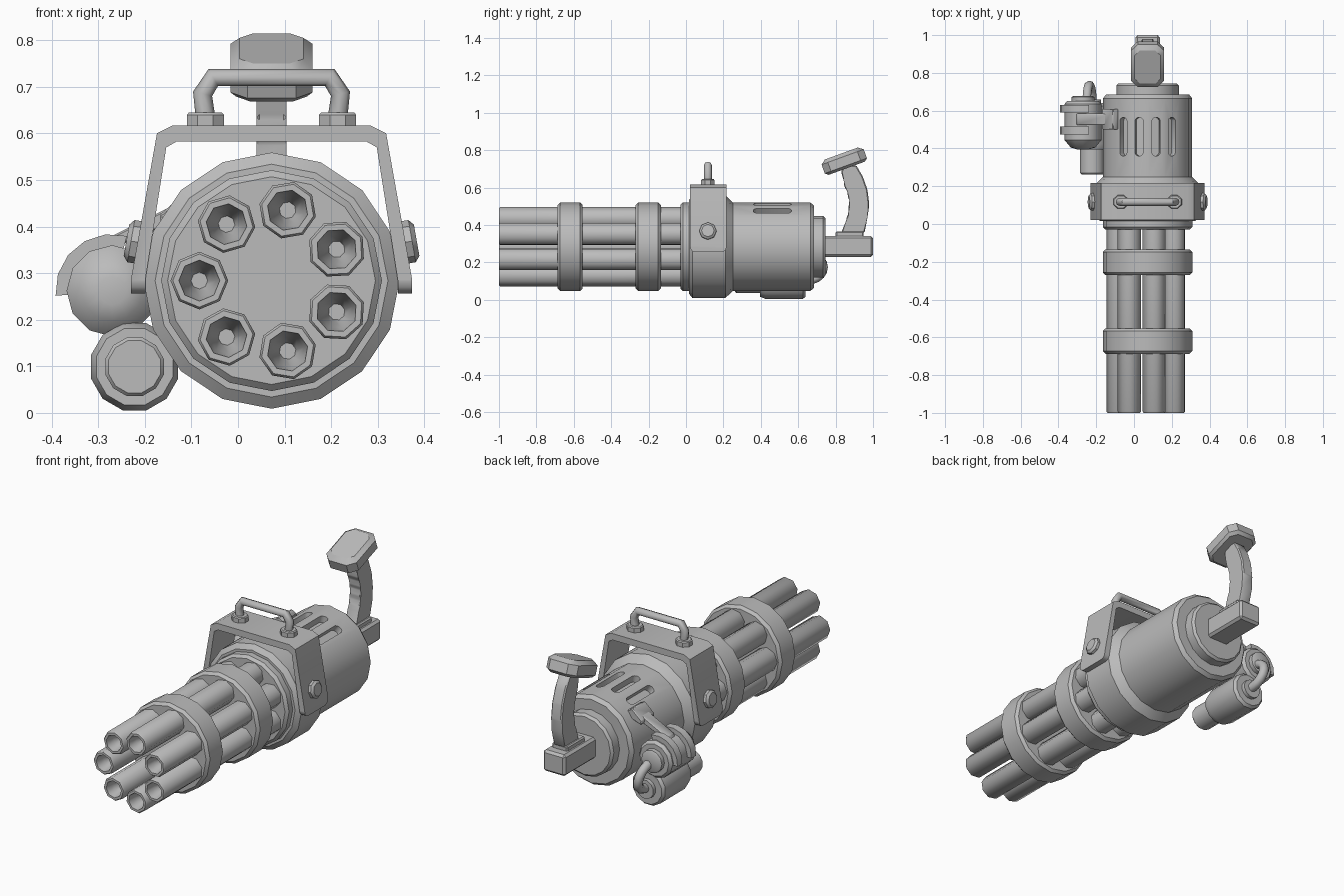
import bpy, bmesh, math
from mathutils import Matrix, Vector

if "Cube" in bpy.data.objects:
    bpy.data.objects.remove(bpy.data.objects["Cube"])

GREY = bpy.data.materials.new("gun grey")
GREY.use_nodes = True
GREY.diffuse_color = (0.5, 0.5, 0.5, 1)
GREY.node_tree.nodes["Principled BSDF"].inputs["Base Color"].default_value = (0.5, 0.5, 0.5, 1)

CX, CZ = 0.072, 0.284  # axis of the gun


def finish(name, bm, angle=35):
    bmesh.ops.recalc_face_normals(bm, faces=bm.faces)
    me = bpy.data.meshes.new(name)
    bm.to_mesh(me)
    bm.free()
    return add(name, me, angle)


def add(name, me, angle):
    me.materials.clear()
    me.materials.append(GREY)
    for p in me.polygons:
        p.use_smooth = True
    me.set_sharp_from_angle(angle=math.radians(angle))
    ob = bpy.data.objects.new(name, me)
    bpy.context.collection.objects.link(ob)
    return ob


def loft(bm, rings):
    """Skin a list of equal point rings and cap both ends."""
    rows = [[bm.verts.new(p) for p in ring] for ring in rings]
    n = len(rows[0])
    for a, b in zip(rows, rows[1:]):
        for i in range(n):
            j = (i + 1) % n
            bm.faces.new((a[i], a[j], b[j], b[i]))
    bm.faces.new(rows[0])
    bm.faces.new(rows[-1])


def lathe(name, profile, x=CX, z=CZ, sides=16, phase=0.0, angle=35):
    """Turn (radius, y) points around an axis along y."""
    bm = bmesh.new()
    turns = [phase + math.tau * i / sides for i in range(sides)]
    loft(bm, [[(x + r * math.cos(a), y, z + r * math.sin(a)) for a in turns] for r, y in profile])
    return finish(name, bm, angle)


def prism(name, pts, lo, hi, axis="y", bevel=0.0, angle=35):
    """Extrude an outline along x (points y, z) or y (points x, z)."""
    place = (lambda p, d: (d, p[0], p[1])) if axis == "x" else (lambda p, d: (p[0], d, p[1]))
    bm = bmesh.new()
    loft(bm, [[place(p, d) for p in pts] for d in (lo, hi)])
    if bevel:
        bmesh.ops.bevel(bm, geom=bm.edges[:], offset=bevel, segments=1, affect="EDGES")
    return finish(name, bm, angle)


def rect(a0, a1, b0, b1):
    return [(a0, b0), (a1, b0), (a1, b1), (a0, b1)]


def tube(name, pts, radius):
    cu = bpy.data.curves.new(name, "CURVE")
    cu.dimensions = "3D"
    cu.bevel_depth, cu.bevel_resolution, cu.use_fill_caps = radius, 2, True
    sp = cu.splines.new("POLY")
    sp.points.add(len(pts) - 1)
    for p, q in zip(sp.points, pts):
        p.co = (*q, 1)
    tmp = bpy.data.objects.new(name, cu)
    bpy.context.collection.objects.link(tmp)
    bpy.context.view_layer.update()
    me = bpy.data.meshes.new_from_object(tmp.evaluated_get(bpy.context.evaluated_depsgraph_get()))
    bpy.data.objects.remove(tmp)
    return add(name, me, 50)


def drum(r, y0, y1, c):
    """Profile of a cylinder with chamfered rims."""
    return [(r - c, y0), (r, y0 + c), (r, y1 - c), (r - c, y1)]


# Seven hollow barrels
for i in range(7):
    a = math.pi + math.tau * i / 7
    lathe(f"barrel_{i + 1}", [(0.018, -0.88), (0.036, -0.95), (0.044, -1), (0.057, -1), (0.062, -0.993), (0.062, 0)],
          CX + 0.155 * math.cos(a), CZ + 0.155 * math.sin(a), 8, a, 50)

# Barrel clamps, housing and rear cap
lathe("front_clamp", drum(0.237, -0.687, -0.553, 0.014))
lathe("rear_clamp", drum(0.237, -0.27, -0.135, 0.014))
lathe("barrel_plate", drum(0.237, -0.03, 0.06, 0.014))
lathe("housing", [(0.25, 0.015), (0.275, 0.035), (0.275, 0.21), (0.236, 0.25), (0.2, 0.25)])
lathe("rear_cap", drum(0.165, 0.66, 0.745, 0.012))

# Motor body with four vent slots
body = lathe("motor_body", [(0.236, 0.23), (0.236, 0.665), (0.22, 0.685)])
bm = bmesh.new()
for k in (-1.5, -0.5, 0.5, 1.5):
    outline = []
    for i in range(12):
        a = math.tau * (i + 0.5) / 12
        outline.append((0.023 * math.cos(a), 0.462 + 0.023 * math.sin(a) + math.copysign(0.08, math.sin(a))))
    turn = Matrix.Translation((CX, 0, CZ)) @ Matrix.Rotation(k * math.tau / 16, 4, "Y")
    loft(bm, [[turn @ Vector((x, y, r)) for x, y in outline] for r in (0.195, 0.3)])
cutter = finish("slot_cutter", bm)
cutter.hide_render = True
mod = body.modifiers.new("slots", "BOOLEAN")
mod.operation, mod.solver, mod.object = "DIFFERENCE", "EXACT", cutter
bpy.context.view_layer.update()
cut = bpy.data.meshes.new_from_object(body.evaluated_get(bpy.context.evaluated_depsgraph_get()))
for ob in (body, cutter):
    bpy.data.objects.remove(ob)
add("motor_body", cut, 35)

# Carrying bracket: mirrored outline, rounded leg ends
half_out = [(0.302, 0.256), (0.302, 0.285), (0.246, 0.6), (0.212, 0.617)]
half_in = [(0.203, 0.583), (0.226, 0.57), (0.271, 0.285), (0.271, 0.256)]
half = half_out + half_in
outline = half_out + [(-x, z) for x, z in half_out[::-1]] + [(-x, z) for x, z in half_in[::-1]] + half_in
bm = bmesh.new()
loft(bm, [[(CX + x, y, z) for x, z in outline] for y in (0.022, 0.217)])
ends = [e for e in bm.edges if all(v.co.z < 0.26 for v in e.verts)
        and abs(e.verts[0].co.y - e.verts[1].co.y) < 0.01]
bmesh.ops.bevel(bm, geom=ends, offset=0.028, segments=3, affect="EDGES", profile=0.5)
finish("bracket", bm)

# Bolts on the bracket legs, leaning with them
for side, label in ((1, "left"), (-1, "right")):
    bm = bmesh.new()
    tilt = Matrix.Translation((CX + side * 0.28, 0.117, 0.365)) @ Matrix.Rotation(side * math.radians(80), 4, "Y")
    loft(bm, [[tilt @ Vector((r * math.cos(i * math.pi / 4), r * math.sin(i * math.pi / 4), d)) for i in range(8)]
              for r, d in ((0.046, -0.02), (0.046, 0.022), (0.034, 0.032))])
    finish(f"{label}_bolt", bm)

# Carrying handle with two feet
for side, label in ((1, "left"), (-1, "right")):
    bm = bmesh.new()
    loft(bm, [[(CX + side * 0.142 + r * math.cos((i + 0.5) * math.pi / 4), 0.117 + 0.9 * r * math.sin((i + 0.5) * math.pi / 4), z)
               for i in range(8)] for r, z in ((0.043, 0.61), (0.043, 0.64), (0.038, 0.645))])
    finish(f"{label}_handle_foot", bm)
arc = [(0.142, 0.635), (0.148, 0.685), (0.125, 0.72)]
tube("carry_handle", [(CX - x, 0.117, z) for x, z in arc] + [(CX + x, 0.117, z) for x, z in arc[::-1]], 0.021)

# Rear bar and pistol grip
prism("rear_bar", rect(CX - 0.065, CX + 0.065, 0.23, 0.342), 0.7, 1.0, bevel=0.012)
prism("grip_base", rect(CX - 0.045, CX + 0.045, 0.335, 0.366), 0.8, 0.95, bevel=0.006)
grip = [(0.83, 0.36), (0.855, 0.42), (0.862, 0.45), (0.876, 0.475), (0.868, 0.5), (0.88, 0.53),
        (0.864, 0.55), (0.87, 0.58), (0.845, 0.605), (0.85, 0.635), (0.83, 0.68), (0.84, 0.72),
        (0.91, 0.72), (0.945, 0.66), (0.97, 0.59), (0.98, 0.51), (0.97, 0.44), (0.955, 0.36)]
prism("grip", grip, CX - 0.032, CX + 0.032, "x", 0.006)

# Tilted pommel with cut corners
bm = bmesh.new()
w, l, c = 0.088, 0.12, 0.036
plan = [(w, l - c), (w - c, l), (c - w, l), (-w, l - c), (-w, c - l), (c - w, -l), (w - c, -l), (w, c - l)]
tilt = Matrix.Translation((CX, 0.845, 0.743)) @ Matrix.Rotation(math.radians(20), 4, "X")
loft(bm, [[tilt @ Vector((x * s, y * s, z)) for x, y in plan]
          for s, z in ((0.86, -0.042), (1, -0.028), (1, 0.022), (0.78, 0.042))])
finish("grip_pommel", bm)

# Side motor with rounded nose
MX, MZ = -0.27, 0.262
lathe("side_motor", [(0.03, 0.395), (0.065, 0.405), (0.098, 0.445), (0.098, 0.635), (0.085, 0.65),
                     (0.06, 0.65), (0.06, 0.672), (0.05, 0.678)], MX, MZ, 12)

# Two clamp bands hugging the side motor
for y0, y1, label in ((0.475, 0.515, "front"), (0.59, 0.63, "back")):
    turns = [math.radians(a) for a in range(75, 186, 22)]
    band = [(MX + r * math.cos(a), MZ + r * math.sin(a))
            for r, seq in ((0.122, turns), (0.09, turns[::-1])) for a in seq]
    prism(f"{label}_motor_band", band, y0, y1)

# Arm joining the side motor to the body
prism("mount_arm", [(-0.31, 0.335), (-0.3, 0.365), (-0.12, 0.455), (-0.1, 0.425)], 0.525, 0.585, bevel=0.004)
prism("mount_plate", [(-0.165, 0.4), (-0.168, 0.425), (-0.112, 0.475), (-0.085, 0.46), (-0.085, 0.43)], 0.5, 0.61, bevel=0.004)

# Lower canister with nozzle, neck and feed hose
lathe("canister", [(0.058, 0.262), (0.065, 0.27), (0.065, 0.395), (0.085, 0.395), (0.097, 0.425),
                   (0.097, 0.625), (0.085, 0.64), (0.05, 0.64), (0.05, 0.66)], -0.222, 0.099, 12, math.pi / 12)
prism("canister_neck", rect(-0.268, -0.225, 0.15, 0.21), 0.5, 0.56, bevel=0.004)
hose = []
for i in range(11):
    a = math.pi * (i / 10 - 0.5)
    hose.append((-0.236 - 0.014 * math.sin(a), 0.65 + 0.085 * math.cos(a), 0.175 + 0.07 * math.sin(a)))
tube("feed_hose", hose, 0.024)
